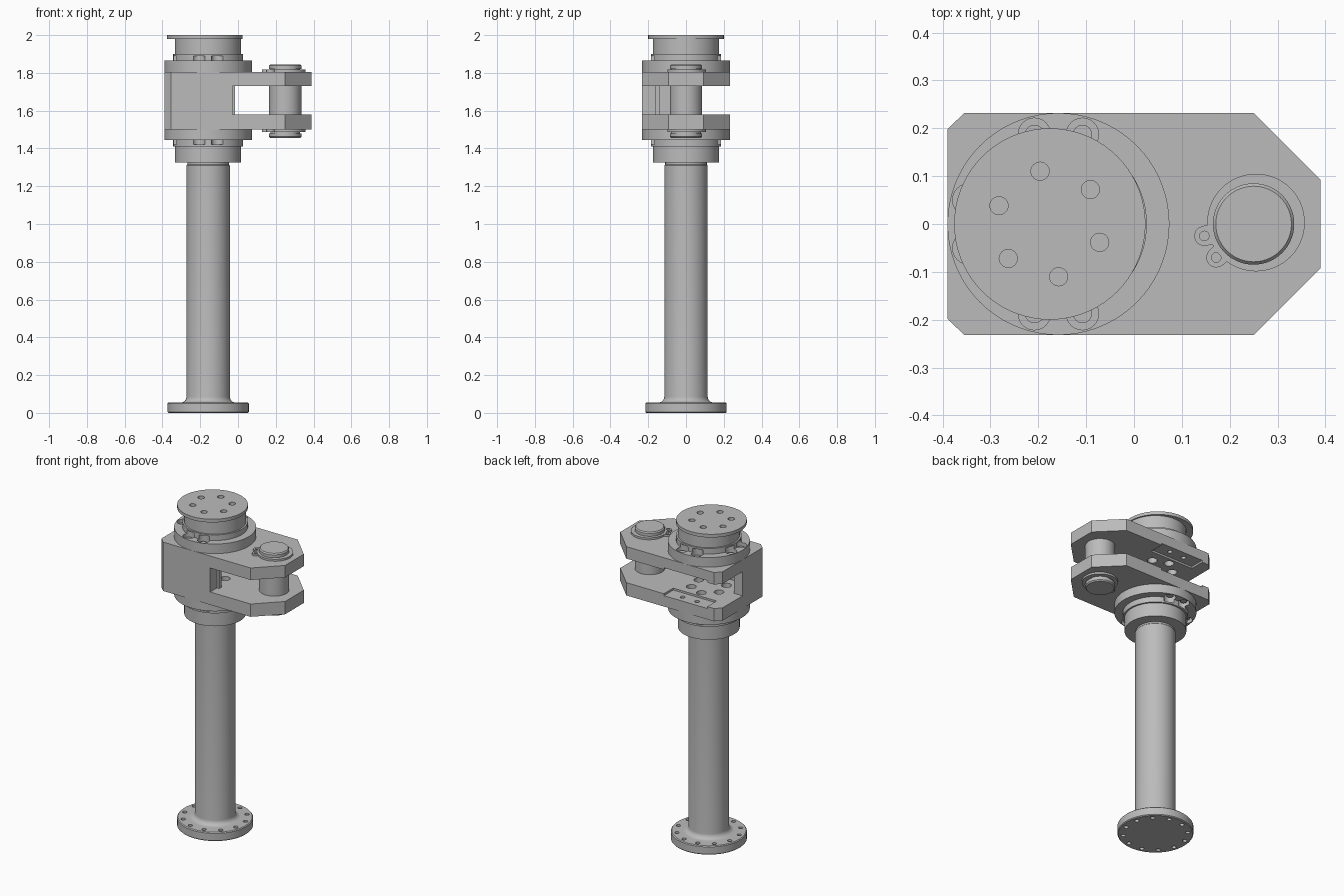
import bpy, bmesh, math
from mathutils import Matrix, Vector

if "Cube" in bpy.data.objects:
    bpy.data.objects.remove(bpy.data.objects["Cube"])

steel = bpy.data.materials.new("grey_steel")
steel.use_nodes = True
GREY = (0.5, 0.5, 0.5, 1)
steel.diffuse_color = GREY
steel.node_tree.nodes["Principled BSDF"].inputs["Base Color"].default_value = GREY

AXIS = -0.158            # column axis in x
PIN = 0.25               # clevis pin axis in x
BOLT_ANGLES = (75, 105, 165, 195, 255, 285)


def finish(name, bm):
    bmesh.ops.recalc_face_normals(bm, faces=bm.faces)
    mesh = bpy.data.meshes.new(name)
    bm.to_mesh(mesh)
    bm.free()
    mesh.materials.append(steel)
    obj = bpy.data.objects.new(name, mesh)
    bpy.context.collection.objects.link(obj)
    return obj


def activate(obj):
    bpy.ops.object.select_all(action="DESELECT")
    obj.select_set(True)
    bpy.context.view_layer.objects.active = obj


def smooth(obj):
    activate(obj)
    bpy.ops.object.shade_smooth_by_angle(angle=math.radians(30))


def lathe(name, profile, x=AXIS, steps=72):
    """Revolve (radius, z) points around a vertical axis."""
    bm = bmesh.new()
    pts = [(0, profile[0][1])] + profile + [(0, profile[-1][1])]
    verts = [bm.verts.new((r, 0, z)) for r, z in pts]
    edges = [bm.edges.new(pair) for pair in zip(verts, verts[1:])]
    bmesh.ops.spin(bm, geom=verts + edges, axis=(0, 0, 1), cent=(0, 0, 0),
                   angle=math.tau, steps=steps)
    bmesh.ops.remove_doubles(bm, verts=bm.verts, dist=1e-5)
    bmesh.ops.translate(bm, verts=bm.verts, vec=(x, 0, 0))
    return finish(name, bm)


def prism(name, outline, z0, z1):
    bm = bmesh.new()
    face = bm.faces.new([bm.verts.new((x, y, z0)) for x, y in outline])
    top = bmesh.ops.extrude_face_region(bm, geom=[face])["geom"]
    bmesh.ops.translate(bm, vec=(0, 0, z1 - z0),
                        verts=[v for v in top if isinstance(v, bmesh.types.BMVert)])
    return finish(name, bm)


def box(name, x0, x1, y0, y1, z0, z1):
    return prism(name, [(x0, y0), (x1, y0), (x1, y1), (x0, y1)], z0, z1)


def ring_points(cx, radius, angles):
    return [(cx + radius * math.cos(math.radians(a)),
             radius * math.sin(math.radians(a))) for a in angles]


def cylinders(name, points, radius, z0, z1, sides=24):
    bm = bmesh.new()
    for x, y in points:
        bmesh.ops.create_cone(bm, cap_ends=True, segments=sides, radius1=radius,
                              radius2=radius, depth=z1 - z0,
                              matrix=Matrix.Translation((x, y, (z0 + z1) / 2)))
    return finish(name, bm)


def cut(obj, cutter):
    mod = obj.modifiers.new("cut", "BOOLEAN")
    mod.operation, mod.solver, mod.object = "DIFFERENCE", "EXACT", cutter
    activate(obj)
    bpy.ops.object.modifier_apply(modifier=mod.name)
    bpy.data.objects.remove(cutter)


# Column with drilled base flange and filleted foot
foot = [(0.115 + 0.03 * (1 - math.sin(t)), 0.055 + 0.03 * (1 - math.cos(t)))
        for t in [i * math.pi / 12 for i in range(7)]]
column = lathe("column", [(0.21, 0), (0.215, 0.005), (0.215, 0.05), (0.21, 0.055)]
               + foot + [(0.115, 1.31), (0.11, 1.315), (0.11, 1.34)])
cut(column, cylinders("base_holes", ring_points(AXIS, 0.183, range(15, 375, 30)),
                      0.013, -0.01, 0.1))
smooth(column)

# Bearing housings below and above the fork
lower = lathe("lower_bearing", [(0.175, 1.325), (0.175, 1.41), (0.185, 1.41),
                                (0.185, 1.445), (0.232, 1.445), (0.232, 1.5)])
cut(lower, cylinders("bores", ring_points(AXIS, 0.194, BOLT_ANGLES), 0.034, 1.42, 1.475))
smooth(lower)
upper = lathe("upper_bearing", [(0.232, 1.805), (0.232, 1.865), (0.185, 1.865),
                                (0.185, 1.9), (0.175, 1.9), (0.175, 1.98)])
cut(upper, cylinders("bores", ring_points(AXIS, 0.194, BOLT_ANGLES), 0.034, 1.83, 1.89))
cap_holes = ring_points(-0.177, 0.112, range(40, 400, 60))
cut(upper, cylinders("bores", cap_holes, 0.019, 1.91, 2.02))
smooth(upper)
for name, z in (("lower_bolts", 1.455), ("upper_bolts", 1.825)):
    smooth(cylinders(name, ring_points(AXIS, 0.194, BOLT_ANGLES), 0.02, z, z + 0.025))

# Offset top cap
cap = lathe("top_cap", [(0.2, 1.98), (0.2, 2.0)], x=-0.176)
cut(cap, cylinders("bores", cap_holes, 0.019, 1.95, 2.02))
smooth(cap)

# Fork plates with chamfered corners, recess and bolt holes on the inner faces
half = [(-0.39, 0.198), (-0.355, 0.232), (0.25, 0.232), (0.39, 0.092)]
outline = half + [(x, -y) for x, y in reversed(half)]
for name, z0, z1, inner in (("lower_plate", 1.5, 1.58, 1.58),
                            ("upper_plate", 1.73, 1.805, 1.73)):
    plate = prism(name, outline, z0, z1)
    cut(plate, box("recess", -0.31, -0.01, 0.14, 0.3, inner - 0.012, inner + 0.012))
    cut(plate, cylinders("bores", ring_points(AXIS, 0.1, range(40, 400, 60)),
                         0.028, inner - 0.04, inner + 0.04))
    cut(plate, cylinders("bores", ring_points(AXIS, 0.194, (75, 105)),
                         0.014, inner - 0.04, inner + 0.04))
    smooth(plate)

# L-shaped wall joining the plates, with a stepped lip at its open end
prism("fork_wall", [(-0.39, 0), (-0.39, -0.198), (-0.355, -0.232), (-0.03, -0.232),
                    (-0.03, -0.165), (-0.015, -0.165), (-0.015, -0.14),
                    (-0.33, -0.14), (-0.33, 0)], 1.58, 1.73)

# Clevis pin with chamfered ends and retaining ring grooves
pin_half = [(0.085, 1.65), (0.085, 1.807), (0.079, 1.807), (0.079, 1.82),
            (0.085, 1.82), (0.085, 1.838), (0.079, 1.845)]
pin = lathe("clevis_pin", [(r, 3.3 - z) for r, z in reversed(pin_half)] + pin_half[1:], x=PIN)
smooth(pin)


# Open retaining rings with two drilled lugs
def retaining_ring(name, z0, z1):
    ring = cylinders(name, [(0.255, 0.003)], 0.102, z0, z1, 64)
    lugs = [(0.147, -0.025), (0.172, -0.07)]
    for i, (x, y) in enumerate(lugs):
        ear_dir = Vector((PIN - x, -y)).normalized()
        side = Vector((-ear_dir.y, ear_dir.x)) * 0.021
        arc = [Vector((x, y)) - ear_dir * 0.021 * math.sin(t)
               + side * math.cos(t) for t in [k * math.pi / 8 for k in range(9)]]
        reach = ear_dir * 0.035
        ear = prism(name + "_lug_" + str(i + 1),
                    arc + [arc[-1] + reach, arc[0] + reach], z0, z1)
        cut(ear, cylinders("lug_hole", [(x, y)], 0.01, z0 - 0.02, z1 + 0.02))
        smooth(ear)
    cut(ring, cylinders("ring_bore", [(PIN, 0)], 0.08, z0 - 0.02, z1 + 0.02, 64))
    smooth(ring)


retaining_ring("upper_ring", 1.806, 1.818)
retaining_ring("lower_ring", 1.487, 1.499)
